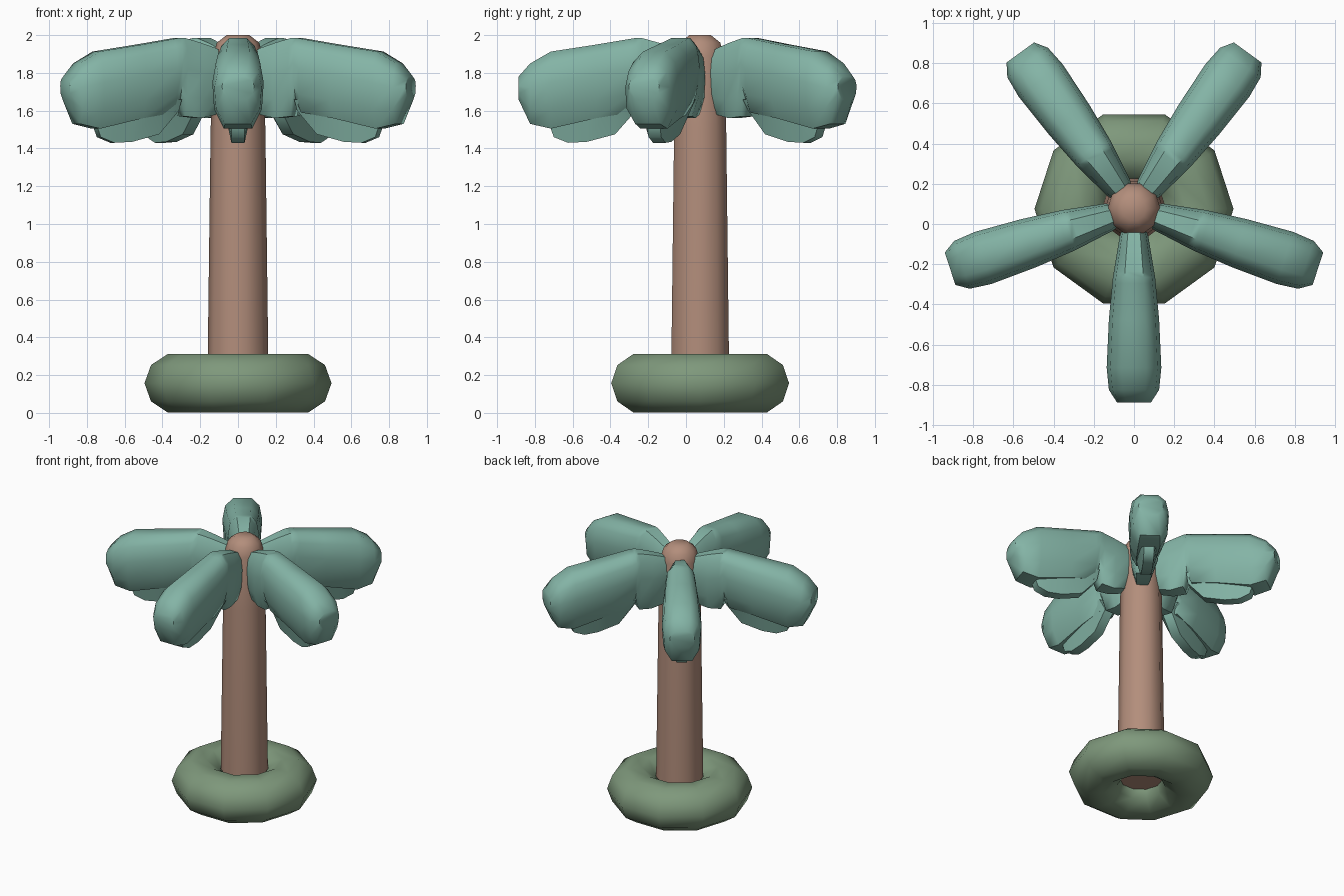
import bpy, bmesh, math
from mathutils import Matrix, Vector

if "Cube" in bpy.data.objects:
    bpy.data.objects.remove(bpy.data.objects["Cube"])

CENTRE = Vector((0, 0.075, 0))
SIDES = 10


def material(name, rgb):
    mat = bpy.data.materials.new(name)
    mat.use_nodes = True
    mat.diffuse_color = (*rgb, 1)
    mat.node_tree.nodes["Principled BSDF"].inputs["Base Color"].default_value = (*rgb, 1)
    return mat


teal = material("leaf teal", (0.23, 0.455, 0.38))
brown = material("trunk brown", (0.45, 0.27, 0.2))
green = material("base green", (0.21, 0.315, 0.2))


def loft(name, rings, mat, loop=False, angle=50, turn=0):
    """Skin closed rings of points; join last to first or cap the ends."""
    bm = bmesh.new()
    rows = [[bm.verts.new(p) for p in ring] for ring in rings]
    n = len(rows[0])
    pairs = list(zip(rows, rows[1:]))
    if loop:
        pairs.append((rows[-1], rows[0]))
    for a, b in pairs:
        for i in range(n):
            j = (i + 1) % n
            bm.faces.new((a[i], a[j], b[j], b[i]))
    if not loop:
        bm.faces.new(rows[0])
        bm.faces.new(rows[-1])
    bmesh.ops.recalc_face_normals(bm, faces=bm.faces)
    bm.transform(Matrix.Translation(CENTRE) @ Matrix.Rotation(turn, 4, 'Z'))
    mesh = bpy.data.meshes.new(name)
    bm.to_mesh(mesh)
    bm.free()
    mesh.materials.append(mat)
    obj = bpy.data.objects.new(name, mesh)
    bpy.context.collection.objects.link(obj)
    bpy.ops.object.select_all(action='DESELECT')
    obj.select_set(True)
    bpy.context.view_layer.objects.active = obj
    bpy.ops.object.shade_smooth_by_angle(angle=math.radians(angle))
    return obj


def circle(radius, z):
    step = math.tau / SIDES
    return [(radius * math.cos(i * step), radius * math.sin(i * step), z)
            for i in range(SIDES)]


# Inflated ring base
tube = [i * math.tau / SIDES for i in range(SIDES)]
loft("ring_base", [circle(0.314 + 0.181 * math.cos(a), 0.157 + 0.164 * math.sin(a))
                   for a in tube], green, loop=True)

# Tapered trunk with rounded top
trunk = [(0.16, 0.12), (0.16, 0.31), (0.145, 1.5), (0.132, 1.89),
         (0.112, 1.96), (0.06, 2.0)]
loft("trunk", [circle(r, z) for r, z in trunk], brown)

# Leaf body stations: distance, top, scalloped hem, half width
BODY = [(0.07, 1.9, 1.72, 0.045), (0.13, 1.93, 1.58, 0.07),
        (0.22, 1.96, 1.56, 0.085), (0.31, 1.985, 1.57, 0.1),
        (0.34, 1.985, 1.66, 0.105), (0.37, 1.98, 1.59, 0.108),
        (0.55, 1.95, 1.56, 0.125), (0.79, 1.913, 1.505, 0.136),
        (0.9, 1.85, 1.53, 0.125), (0.962, 1.78, 1.66, 0.085)]
# Half section: width share, height share
SECTION = [(0.45, 1), (0.86, 0.86), (1, 0.6), (0.93, 0.25), (0.55, 0)]
# Keel stations: distance, bottom
KEEL = [(0.34, 1.6), (0.45, 1.475), (0.6, 1.435), (0.7, 1.43),
        (0.775, 1.46), (0.8, 1.53)]


def body_ring(r, top, hem, w):
    right = [(r, f * w, hem + t * (top - hem)) for f, t in SECTION]
    return right + [(x, -y, z) for x, y, z in reversed(right)]


def keel_ring(r, bottom):
    return [(r, 0.085, 1.66), (r, 0.035, bottom), (r, -0.035, bottom), (r, -0.085, 1.66)]


# Five leaves, each with a hanging keel
for k in range(5):
    turn = math.radians(72 * k - 90)
    loft(f"leaf_{k + 1}", [body_ring(*s) for s in BODY], teal, turn=turn)
    loft(f"leaf_keel_{k + 1}", [keel_ring(*s) for s in KEEL], teal, turn=turn)
